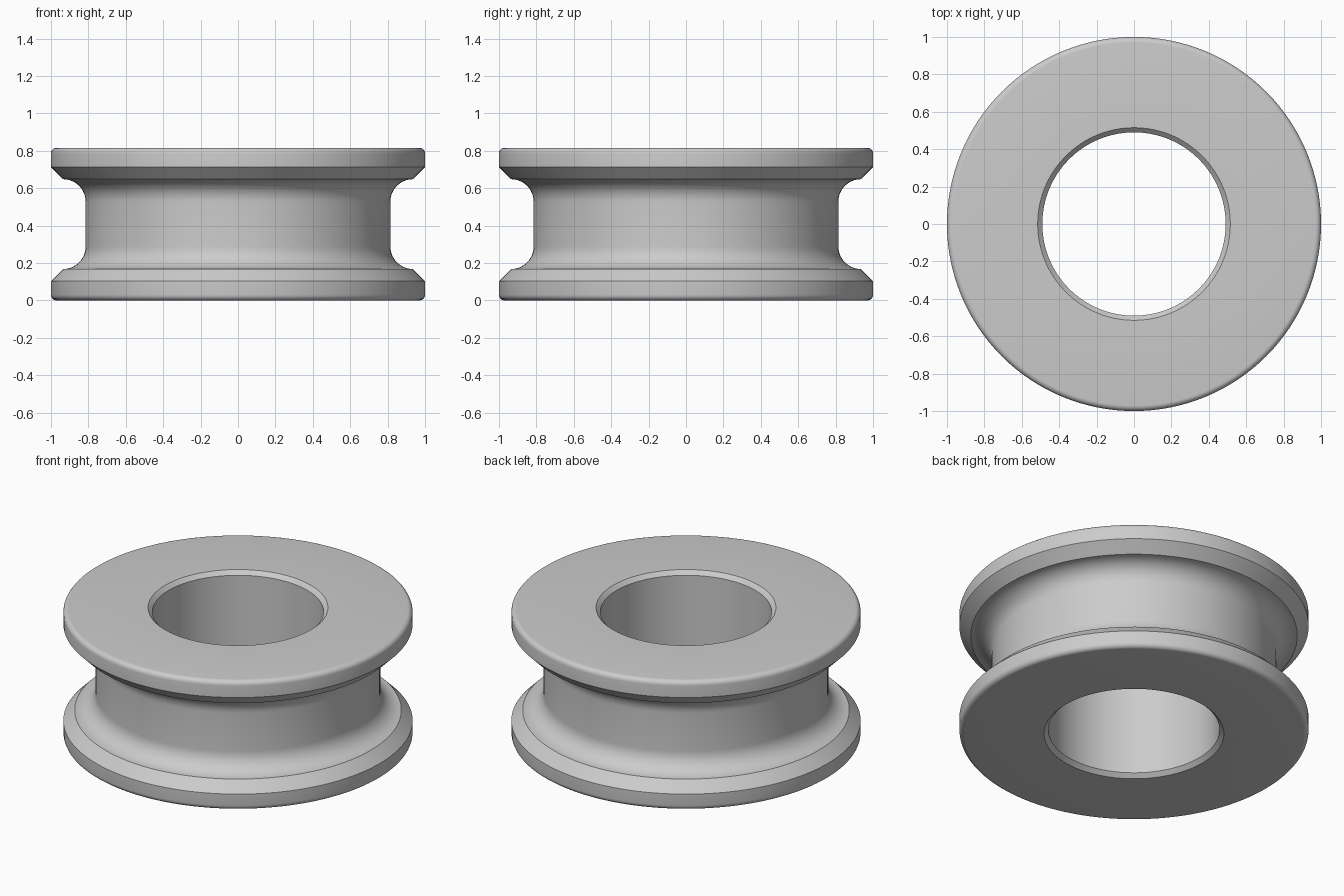
import bpy, bmesh, math
from mathutils import Vector

cube = bpy.data.objects.get("Cube")
if cube:
    bpy.data.objects.remove(cube, do_unlink=True)

HEIGHT = 0.816
SEGMENTS = 128


def arc(cx, cz, radius, start, end, steps):
    """Points on an arc in the x-z plane, angles in degrees."""
    angles = [math.radians(start + (end - start) * i / steps) for i in range(steps + 1)]
    return [(cx + radius * math.cos(a), cz + radius * math.sin(a)) for a in angles]


# Upper half of the cross-section, from the bore out to the groove floor
bore, rim, edge = 0.49, 1.0, 0.03
upper = [(bore, HEIGHT - 0.025), (bore + 0.025, HEIGHT)]
upper += arc(rim - edge, HEIGHT - edge, edge, 90, 0, 6)
upper += [(rim, 0.713)]
upper += arc(0.935, 0.528, 0.12, 90, 180, 12)

# Lower half mirrors the upper one
profile = upper + [(x, HEIGHT - z) for x, z in reversed(upper)]

# Spin the closed section around the z axis
bm = bmesh.new()
verts = [bm.verts.new((x, 0, z)) for x, z in profile]
edges = [bm.edges.new((v, verts[(i + 1) % len(verts)])) for i, v in enumerate(verts)]
bmesh.ops.spin(bm, geom=verts + edges, cent=(0, 0, 0), axis=(0, 0, 1),
               angle=math.tau, steps=SEGMENTS, use_duplicate=False)
bmesh.ops.remove_doubles(bm, verts=bm.verts, dist=0.0001)
bmesh.ops.recalc_face_normals(bm, faces=bm.faces)
mesh = bpy.data.meshes.new("grooved_ring")
bm.to_mesh(mesh)
bm.free()
ring = bpy.data.objects.new("grooved_ring", mesh)
bpy.context.collection.objects.link(ring)

# Plain grey material
grey = bpy.data.materials.new("plain grey")
grey.use_nodes = True
colour = (0.6, 0.6, 0.6, 1)
grey.diffuse_color = colour
grey.node_tree.nodes["Principled BSDF"].inputs["Base Color"].default_value = colour
mesh.materials.append(grey)

# Smooth curves, crisp chamfers
bpy.ops.object.select_all(action='DESELECT')
ring.select_set(True)
bpy.context.view_layer.objects.active = ring
bpy.ops.object.shade_smooth_by_angle(angle=math.radians(30))
